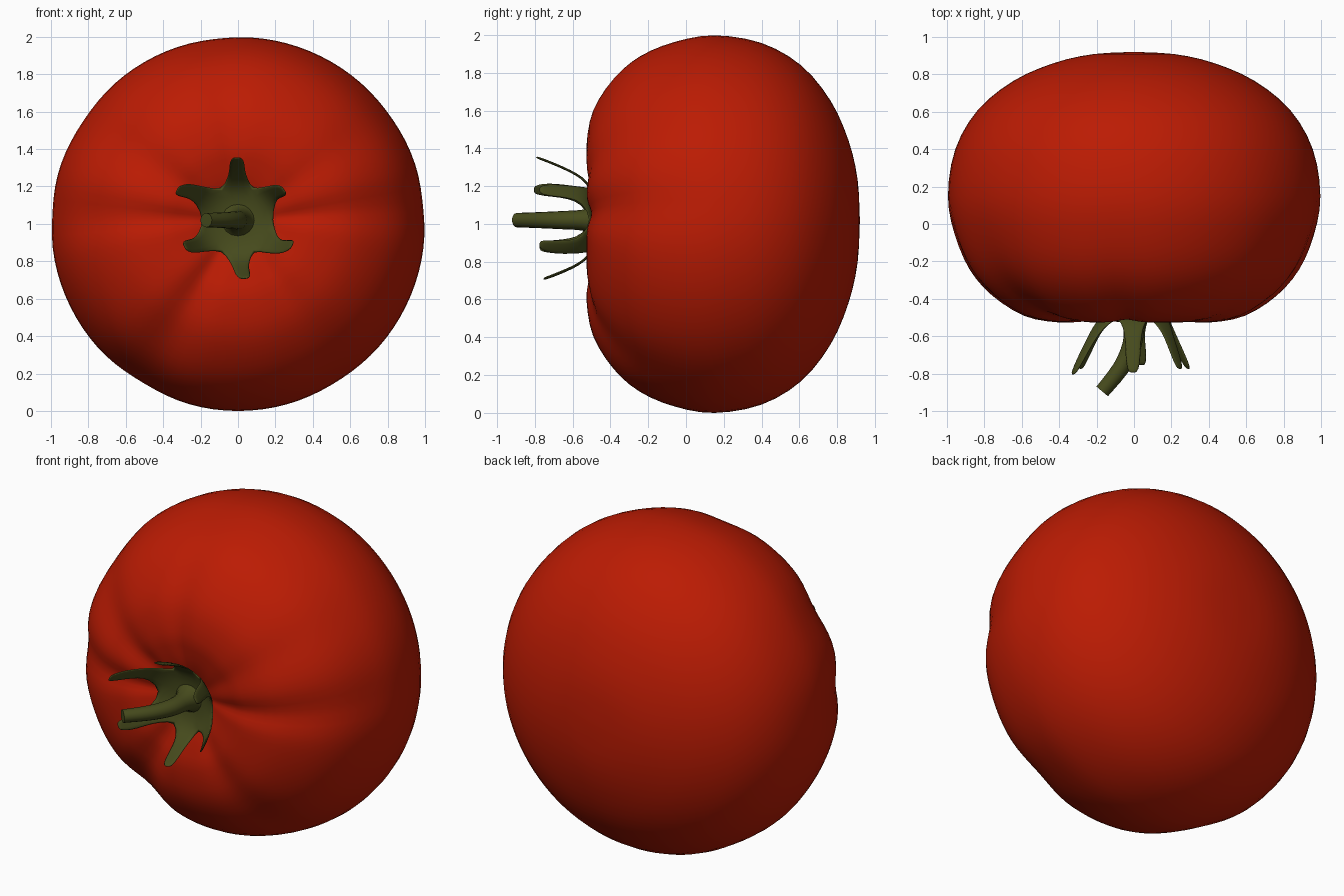
import bpy, bmesh, math
from mathutils import Vector

if "Cube" in bpy.data.objects:
    bpy.data.objects.remove(bpy.data.objects["Cube"])


def material(name, rgb):
    m = bpy.data.materials.new(name)
    m.diffuse_color = (*rgb, 1)
    m.use_nodes = True
    m.node_tree.nodes["Principled BSDF"].inputs["Base Color"].default_value = m.diffuse_color
    return m


RED = material("tomato red", (0.50, 0.011, 0.001))
GREEN = material("stem green", (0.062, 0.070, 0.012))


def finish(bm, name, mat):
    bmesh.ops.remove_doubles(bm, verts=bm.verts, dist=1e-4)
    bmesh.ops.recalc_face_normals(bm, faces=bm.faces)
    me = bpy.data.meshes.new(name)
    bm.to_mesh(me)
    bm.free()
    me.materials.append(mat)
    ob = bpy.data.objects.new(name, me)
    bpy.context.collection.objects.link(ob)
    for p in me.polygons:
        p.use_smooth = True
    return ob


def bridge(bm, rings, closed=True):
    for a, b in zip(rings, rings[1:]):
        n = len(a)
        for i in range(n if closed else n - 1):
            j = (i + 1) % n
            bm.faces.new((a[i], a[j], b[j], b[i]))


def catmull(pts, steps):
    pts = [Vector(p) for p in pts]
    out = []
    for i in range(len(pts) - 1):
        p0, p1, p2 = pts[max(i - 1, 0)], pts[i], pts[i + 1]
        p3 = pts[min(i + 2, len(pts) - 1)]
        for s in range(steps):
            t = s / steps
            out.append(0.5 * (2 * p1 + (p2 - p0) * t + (2 * p0 - 5 * p1 + 4 * p2 - p3) * t * t
                              + (3 * p1 - p0 - 3 * p2 + p3) * t ** 3))
    return out + [pts[-1]]


# Fruit: profile (radius, y, crease depth) turned about the y axis, dimple to blossom end
profile = [(0, -.42, 0), (.1, -.445, .003), (.2, -.485, .012), (.3, -.512, .026), (.42, -.526, .034),
           (.6, -.492, .038), (.77, -.385, .036), (.89, -.245, .028), (.967, -.06, .018),
           (1.0, .15, .008), (.957, .4, .002), (.835, .61, 0), (.645, .765, 0), (.43, .86, 0),
           (.22, .908, 0), (0, .92, 0)]
# Creases: angle seen from the front, strength, width in degrees
creases = [(6, .8, 8), (36, .3, 9), (96, .45, 9), (146, .8, 11), (177, .8, 8),
           (239, 1.3, 11), (302, .6, 12)]
path = catmull(profile, 3)
SEG = 96
bm = bmesh.new()
rings = []
for k, p in enumerate(path[1:-1], 1):
    tan = path[k + 1] - path[k - 1]
    nr, ny = Vector((tan.y, -tan.x)).normalized()
    ring = []
    for i in range(SEG):
        deg = 360 * i / SEG
        dent = 0
        for c, s, w in creases:
            d = (deg - c + 180) % 360 - 180
            dent += s * math.exp(-(d / w) ** 2)
        dent *= max(p.z, 0)
        r, y = p.x - nr * dent, p.y - ny * dent
        a = math.radians(deg)
        ring.append(bm.verts.new((r * math.cos(a), y, 1 + .02 * (1 - p.x) + r * math.sin(a))))
    rings.append(ring)
bridge(bm, rings)
for ring, p in ((rings[0], path[0]), (rings[-1], path[-1])):
    tip = bm.verts.new((0, p.y, 1.02))
    for i in range(SEG):
        bm.faces.new((ring[i], ring[(i + 1) % SEG], tip))
finish(bm, "tomato_body", RED)

# Calyx: six leaves joined at the hub; base angle, tip angle, tip radius, tip y
leaves = [(40, 33, .295, -.78), (91, 91, .335, -.80), (145, 154, .365, -.81),
          (214, 206, .32, -.78), (272, 277, .315, -.76), (322, 336, .32, -.78)]


def polar(r, deg, y):
    a = math.radians(deg)
    return Vector((r * math.cos(a), y, 1.02 + r * math.sin(a)))


bm = bmesh.new()
for i, (base, end, rad, ty) in enumerate(leaves):
    nxt = leaves[(i + 1) % 6][0] + (360 if i == 5 else 0)
    prv = leaves[i - 1][0] - (360 if i == 0 else 0)
    lo, hi = (base + prv) / 2, (base + nxt) / 2
    # hub sector
    rows = [[polar(r, lo, y), polar(r * .92, base, y), polar(r, hi, y)]
            for r, y in ((.04, -.475), (.11, -.478), (.185, -.497))]
    # leaf blade curving forward and hooking sideways at the tip
    for t, half in ((.2, .055), (.42, .044), (.65, .042), (.85, .038), (1, .022)):
        r = .18 + (rad - .18) * t ** .75
        y = -.505 + (ty + .505) * t ** 1.1
        c = polar(r, base + (end - base) * t ** 1.5, y)
        a = math.radians(base + (end - base) * t)
        side = Vector((-math.sin(a), 0, math.cos(a)))
        rows.append([c - side * half, c + Vector((0, .006, 0)), c + side * half])
    bridge(bm, [[bm.verts.new(v) for v in row] for row in rows], closed=False)
calyx = finish(bm, "calyx", GREEN)
mod = calyx.modifiers.new("thickness", "SOLIDIFY")
mod.thickness = .012
mod.offset = 0
sub = calyx.modifiers.new("smooth", "SUBSURF")
sub.levels = sub.render_levels = 1

# Stem: tapered tube (x, y, radius) with a flared foot, bending left
stem = catmull([(0, -.455, .13), (0, -.488, .085), (0, -.55, .058), (-.012, -.65, .051),
                (-.07, -.77, .045), (-.17, -.895, .04)], 3)
bm = bmesh.new()
rings = []
for k, p in enumerate(stem):
    tan = (stem[min(k + 1, len(stem) - 1)] - stem[max(k - 1, 0)]).xy.normalized()
    n = Vector((-tan.y, tan.x, 0))
    rings.append([bm.verts.new(Vector((p.x, p.y, 1.02)) + p.z * (
        n * math.cos(a) + Vector((0, 0, .95)) * math.sin(a)))
        for a in (2 * math.pi * i / 16 for i in range(16))])
bridge(bm, rings)
bm.faces.new(rings[0])
cap = bm.faces.new(rings[-1])
for e in cap.edges:
    e.smooth = False
finish(bm, "stem", GREEN)
